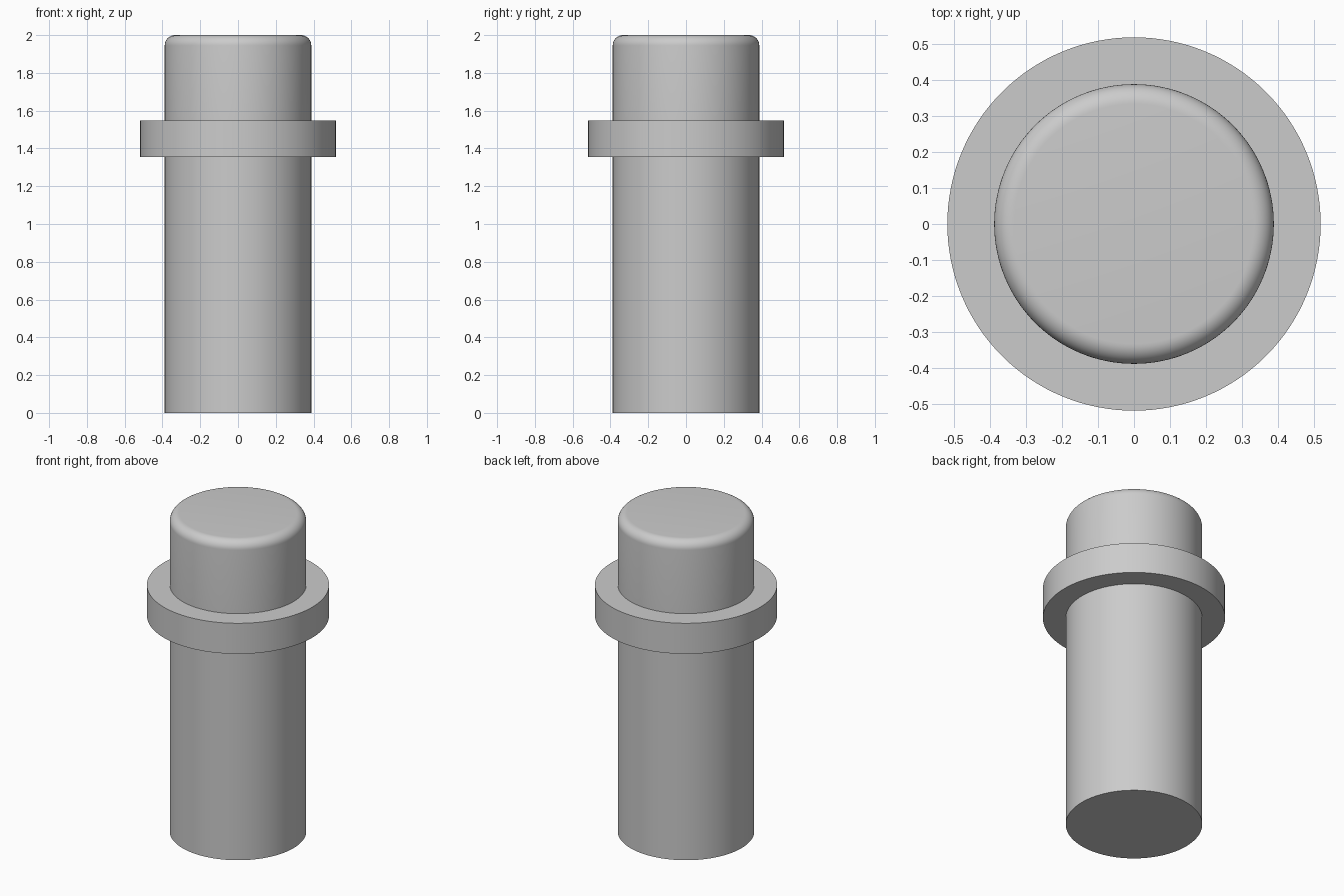
import bpy
import bmesh
from math import sin, cos, pi, radians

SIDES = 128
SHAFT_R, COLLAR_R = 0.388, 0.518
COLLAR_LOW, COLLAR_HIGH = 1.355, 1.547
HEIGHT, FILLET, FILLET_STEPS = 2.0, 0.055, 10

cube = bpy.data.objects.get("Cube")
if cube:
    bpy.data.objects.remove(cube, do_unlink=True)


def make_material(name, color):
    mat = bpy.data.materials.new(name)
    mat.use_nodes = True
    mat.diffuse_color = color
    mat.node_tree.nodes["Principled BSDF"].inputs["Base Color"].default_value = color
    return mat


def lathe(name, profile, mat):
    """Turn a (radius, height) profile around z and cap both ends."""
    bm = bmesh.new()
    rings = []
    for r, z in profile:
        rings.append([bm.verts.new((r * cos(2 * pi * i / SIDES), r * sin(2 * pi * i / SIDES), z))
                      for i in range(SIDES)])
    for low, high in zip(rings, rings[1:]):
        for i in range(SIDES):
            j = (i + 1) % SIDES
            bm.faces.new((low[i], low[j], high[j], high[i]))
    bm.faces.new(rings[0][::-1])
    bm.faces.new(rings[-1])
    mesh = bpy.data.meshes.new(name)
    bm.to_mesh(mesh)
    bm.free()
    mesh.materials.append(mat)
    obj = bpy.data.objects.new(name, mesh)
    bpy.context.collection.objects.link(obj)
    bpy.ops.object.select_all(action="DESELECT")
    obj.select_set(True)
    bpy.context.view_layer.objects.active = obj
    bpy.ops.object.shade_smooth_by_angle(angle=radians(30))
    return obj


grey = make_material("plain grey", (0.6, 0.6, 0.6, 1.0))

# Shaft and square-edged collar, turned as one solid
profile = [(SHAFT_R, 0), (SHAFT_R, COLLAR_LOW), (COLLAR_R, COLLAR_LOW),
           (COLLAR_R, COLLAR_HIGH), (SHAFT_R, COLLAR_HIGH)]

# Rounded top rim
for k in range(FILLET_STEPS + 1):
    a = pi / 2 * k / FILLET_STEPS
    profile.append((SHAFT_R - FILLET + FILLET * cos(a), HEIGHT - FILLET + FILLET * sin(a)))

lathe("collared_pin", profile, grey)
